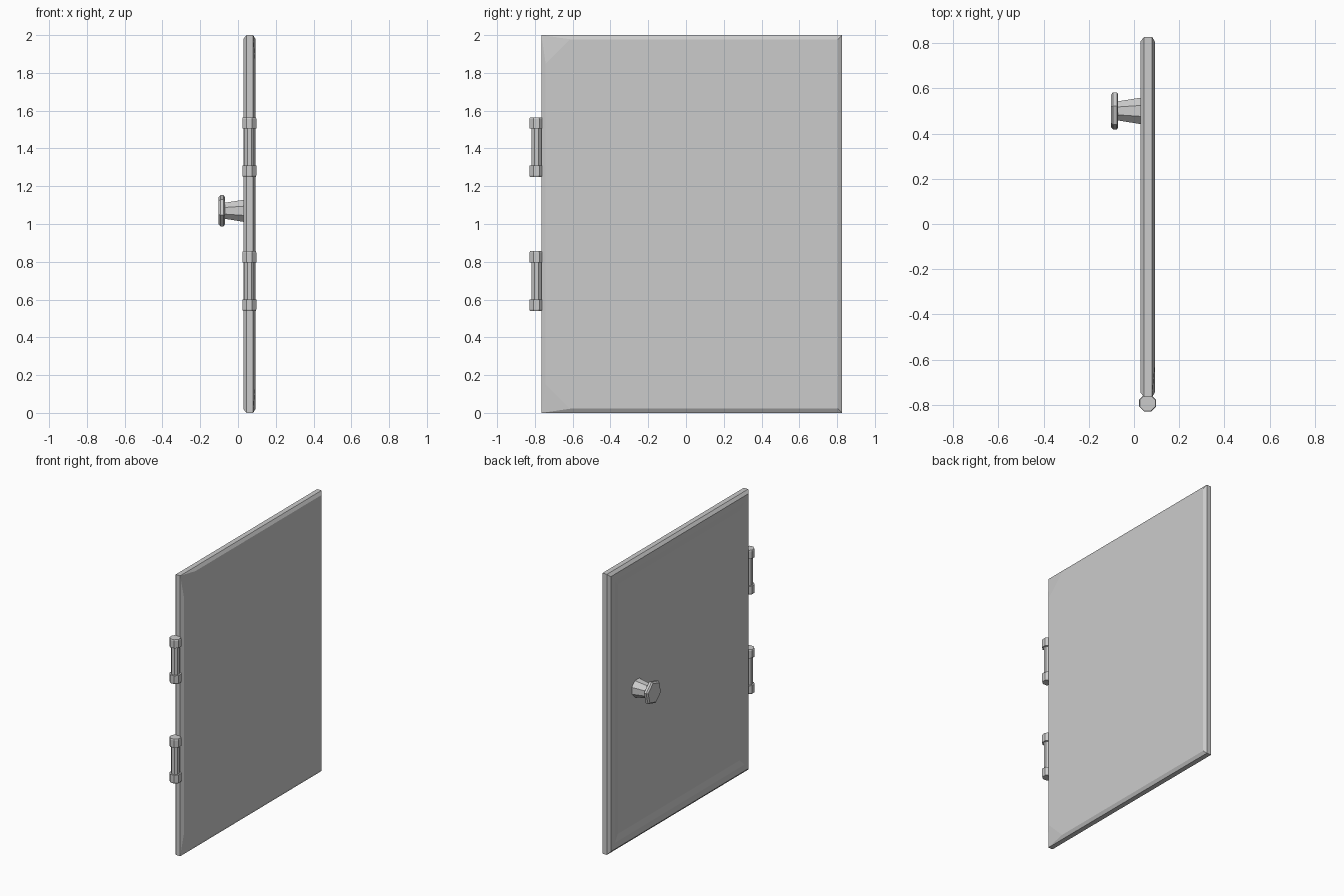
import bpy, bmesh, math
from mathutils import Matrix

cube = bpy.data.objects.get("Cube")
if cube:
    bpy.data.objects.remove(cube, do_unlink=True)

grey = bpy.data.materials.new("plain grey")
grey.use_nodes = True
GREY = (0.6, 0.6, 0.6, 1)
grey.diffuse_color = GREY
grey.node_tree.nodes["Principled BSDF"].inputs["Base Color"].default_value = GREY


def loft(name, rings, matrix=Matrix()):
    """Join rings of points with quads and close both ends."""
    bm = bmesh.new()
    loops = [[bm.verts.new(p) for p in ring] for ring in rings]
    for a, b in zip(loops, loops[1:]):
        for i in range(len(a)):
            j = (i + 1) % len(a)
            bm.faces.new((a[i], a[j], b[j], b[i]))
    bm.faces.new(loops[0])
    bm.faces.new(loops[-1])
    bmesh.ops.remove_doubles(bm, verts=bm.verts, dist=0.0001)
    bmesh.ops.recalc_face_normals(bm, faces=bm.faces)
    bm.transform(matrix)
    mesh = bpy.data.meshes.new(name)
    bm.to_mesh(mesh)
    bm.free()
    mesh.materials.append(grey)
    obj = bpy.data.objects.new(name, mesh)
    bpy.context.collection.objects.link(obj)
    return obj


def lathe(name, profile, sides, matrix, turn=0.0):
    """Faceted turned part along z, from (height, radius) pairs."""
    angles = [turn + math.tau * i / sides for i in range(sides)]
    rings = [[(r * math.cos(a), r * math.sin(a), h) for a in angles] for h, r in profile]
    return loft(name, rings, matrix)


def door_ring(x, inset, cut=0.0):
    """Rectangle in the door plane; cut clips the two hinge-side corners."""
    y0, y1 = -0.765 + inset, 0.827 - inset
    z0, z1 = inset, 2 - inset
    return [(x, y0 + cut, z0), (x, y1, z0), (x, y1, z0), (x, y1, z1),
            (x, y1, z1), (x, y0 + cut, z1), (x, y0, z1 - cut), (x, y0, z0 + cut)]


# Door slab: bevelled rim, plain outer face, shallow sunk panel on the knob side
loft("door_panel", [
    door_ring(0.093, 0.022, 0.13), door_ring(0.08, 0.0), door_ring(0.045, 0.0),
    door_ring(0.028, 0.02), door_ring(0.028, 0.065), door_ring(0.036, 0.11)])

# Hinges: a thin pin between two wider caps
hinge = [(-0.158, 0.037), (-0.15, 0.04), (-0.098, 0.04), (-0.098, 0.028),
         (0.098, 0.028), (0.098, 0.04), (0.15, 0.04), (0.158, 0.037)]
for label, z in (("upper", 1.407), ("lower", 0.698)):
    lathe(label + "_hinge", hinge, 8, Matrix.Translation((0.06, -0.792, z)), math.pi / 8)

# Knob: tapered stem and six-sided head, pointing to -x
to_side = Matrix.Translation((0, 0.5, 1.07)) @ Matrix.Rotation(-math.pi / 2, 4, "Y")
lathe("knob_stem", [(-0.04, 0.065), (0.075, 0.045)], 8, to_side, math.pi / 8)
lathe("knob_head", [(0.07, 0.076), (0.076, 0.085), (0.093, 0.085), (0.102, 0.074)],
      6, to_side, 0.25)
